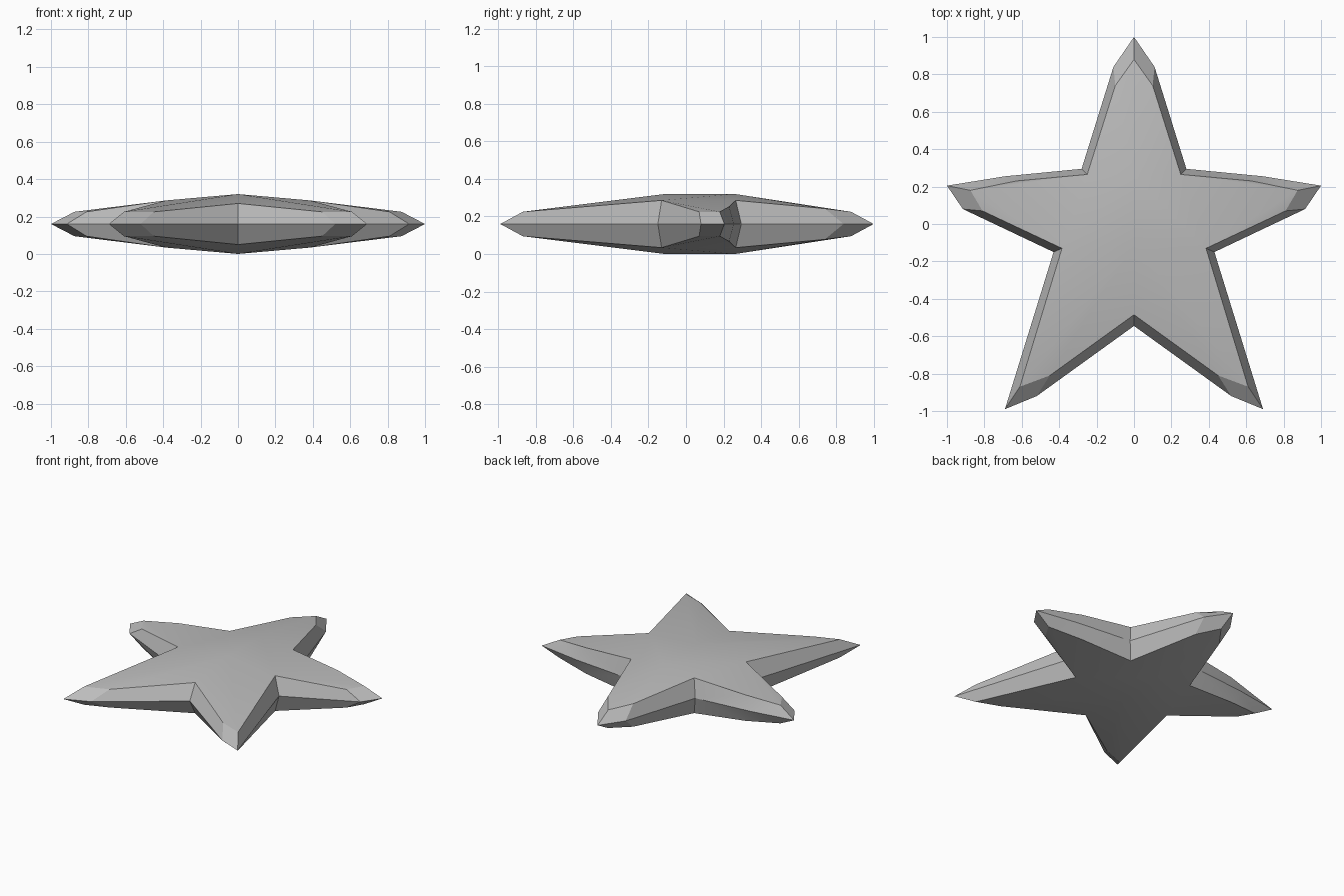
import bpy
import bmesh
from math import radians

cube = bpy.data.objects.get("Cube")
if cube:
    bpy.data.objects.remove(cube, do_unlink=True)

HALF = 0.16  # half thickness of the star

# Half outline from the top tip round to the bottom notch:
# (outer x, y at mid height), (rim x, y, height above mid)
profile = [
    ((0, 1), (0, .88, .065)),               # top tip
    ((.11, .84), (.1, .74, .082)),          # top shoulder
    ((.28, .295), (.25, .265, .126)),       # upper notch
    ((.69, .255), (.63, .23, .093)),        # arm upper shoulder
    ((1, .205), (.875, .18, .065)),         # arm tip
    ((.915, .08), (.81, .07, .065)),        # arm lower shoulder
    ((.43, -.15), (.385, -.13, .126)),      # side notch
    ((.69, -.99), (.61, -.87, .065)),       # leg tip
    ((.52, -.92), (.45, -.81, .065)),       # leg inner shoulder
    ((0, -.545), (0, -.485, .11)),          # bottom notch
]
crown = [(0, .26, HALF), (0, -.11, HALF)]   # raised central ridge

# Face fans over the crown: numbers index the profile, A and B are the ridge
fans = [("A", 0, 1), ("A", 1, 2), ("A", 2, 6), ("A", 6, "B"),
        (2, 3, 4), (2, 4, 6), (6, 4, 5),
        ("B", 6, 7), ("B", 7, 8), ("B", 8, 9)]

bm = bmesh.new()


def add_quarter(sx, sz):
    """One quarter of the star, mirrored by the two signs."""
    def vert(x, y, z):
        return bm.verts.new((sx * x, y, HALF + sz * z))
    outer = [vert(*o, 0) for o, r in profile]
    rim = [vert(*r) for o, r in profile]
    ridge = dict(zip("AB", [vert(*c) for c in crown]))
    for fan in fans:
        bm.faces.new([ridge[k] if k in ridge else rim[k] for k in fan])
    for i in range(len(profile) - 1):
        bm.faces.new((outer[i], outer[i + 1], rim[i + 1], rim[i]))


for sx in (1, -1):
    for sz in (1, -1):
        add_quarter(sx, sz)
bmesh.ops.remove_doubles(bm, verts=bm.verts[:], dist=0.0005)
bmesh.ops.recalc_face_normals(bm, faces=bm.faces[:])

mesh = bpy.data.meshes.new("star")
bm.to_mesh(mesh)
bm.free()
star = bpy.data.objects.new("star", mesh)
bpy.context.collection.objects.link(star)

# Plain grey
grey = bpy.data.materials.new("plain grey")
grey.use_nodes = True
colour = (.5, .5, .5, 1)
grey.diffuse_color = colour
grey.node_tree.nodes["Principled BSDF"].inputs["Base Color"].default_value = colour
mesh.materials.append(grey)

# Soft crown with crisp bevels
bpy.ops.object.select_all(action="DESELECT")
star.select_set(True)
bpy.context.view_layer.objects.active = star
bpy.ops.object.shade_smooth_by_angle(angle=radians(20))
